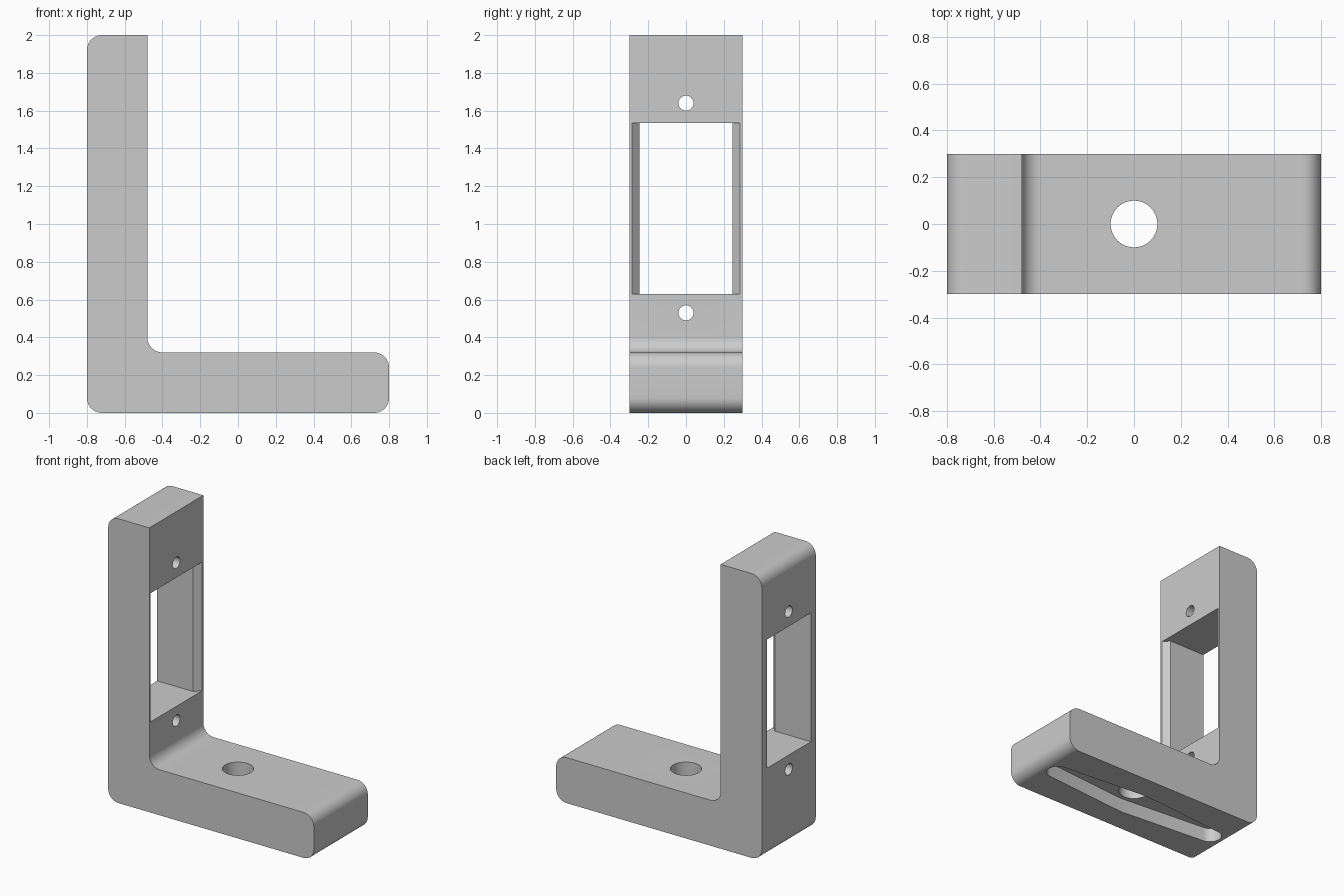
import bpy, bmesh, math
from mathutils import Vector

cube = bpy.data.objects.get("Cube")
if cube:
    bpy.data.objects.remove(cube, do_unlink=True)

# One plain grey
grey = bpy.data.materials.new("plain grey")
grey.use_nodes = True
grey.diffuse_color = (0.6, 0.6, 0.6, 1)
grey.node_tree.nodes["Principled BSDF"].inputs["Base Color"].default_value = (0.6, 0.6, 0.6, 1)


def prism(name, outline, place, start, end):
    """Extrude a 2D outline from start to end; place maps (u, v, w) to xyz."""
    bm = bmesh.new()
    face = bm.faces.new([bm.verts.new(place(u, v, start)) for u, v in outline])
    shift = Vector(place(0, 0, end)) - Vector(place(0, 0, start))
    result = bmesh.ops.extrude_face_region(bm, geom=[face])
    moved = [g for g in result["geom"] if isinstance(g, bmesh.types.BMVert)]
    bmesh.ops.translate(bm, vec=shift, verts=moved)
    bmesh.ops.recalc_face_normals(bm, faces=bm.faces)
    mesh = bpy.data.meshes.new(name)
    bm.to_mesh(mesh)
    bm.free()
    mesh.materials.append(grey)
    obj = bpy.data.objects.new(name, mesh)
    bpy.context.collection.objects.link(obj)
    return obj


def arc(cx, cy, radius, first, last, steps=12):
    """Points along an arc, angles in degrees."""
    angles = [math.radians(first + (last - first) * i / steps) for i in range(steps + 1)]
    return [(cx + radius * math.cos(a), cy + radius * math.sin(a)) for a in angles]


def along_x(u, v, w):
    return (w, u, v)


def along_y(u, v, w):
    return (u, w, v)


def along_z(u, v, w):
    return (u, v, w)


# L-shaped body with rounded corners and an inner fillet
R = 0.08
profile = (arc(-0.8 + R, R, R, 180, 270) + arc(0.8 - R, R, R, 270, 360)
           + arc(0.8 - R, 0.32 - R, R, 0, 90) + arc(-0.48 + R, 0.32 + R, R, 270, 180)
           + [(-0.48, 2)] + arc(-0.8 + R, 2 - R, R, 90, 180))
bracket = prism("bracket", profile, along_y, -0.3, 0.3)

# Window through the upright, its sides flared at the inner face
side = [(-1, 0.245), (-0.52, 0.245), (-0.44, 0.325)]
window = [(x, -y) for x, y in side] + side[::-1]
cutters = [prism("window_cutter", window, along_z, 0.63, 1.535)]

# Screw holes above and below the window
for name, z in (("lower", 0.53), ("upper", 1.64)):
    circle = arc(0, z, 0.04, 0, 360, 32)[:-1]
    cutters.append(prism(name + "_screw_hole_cutter", circle, along_x, -1, -0.3))

# Tapered recess under the foot, wide in the middle with round ends
tip = arc(0.65, 0, 0.075, -86, 86, 16)
recess = tip + [(0, 0.13)] + [(-x, -y) for x, y in tip] + [(0, -0.13)]
cutters.append(prism("recess_cutter", recess, along_z, -0.1, 0.1))

# Round hole through the foot
cutters.append(prism("foot_hole_cutter", arc(0, 0, 0.1, 0, 360, 48)[:-1], along_z, -0.2, 0.6))

# Cut the openings and bake the result
for cutter in cutters:
    cutter.hide_render = True
    mod = bracket.modifiers.new(cutter.name, "BOOLEAN")
    mod.operation = "DIFFERENCE"
    mod.solver = "EXACT"
    mod.object = cutter
bpy.context.view_layer.update()
evaluated = bracket.evaluated_get(bpy.context.evaluated_depsgraph_get())
final_mesh = bpy.data.meshes.new_from_object(evaluated)
bracket.modifiers.clear()
bracket.data = final_mesh
for cutter in cutters:
    bpy.data.objects.remove(cutter, do_unlink=True)

# Smooth the curves, keep the edges sharp
for obj in bpy.context.selected_objects:
    obj.select_set(False)
bracket.select_set(True)
bpy.context.view_layer.objects.active = bracket
bpy.ops.object.shade_smooth_by_angle(angle=math.radians(25))
